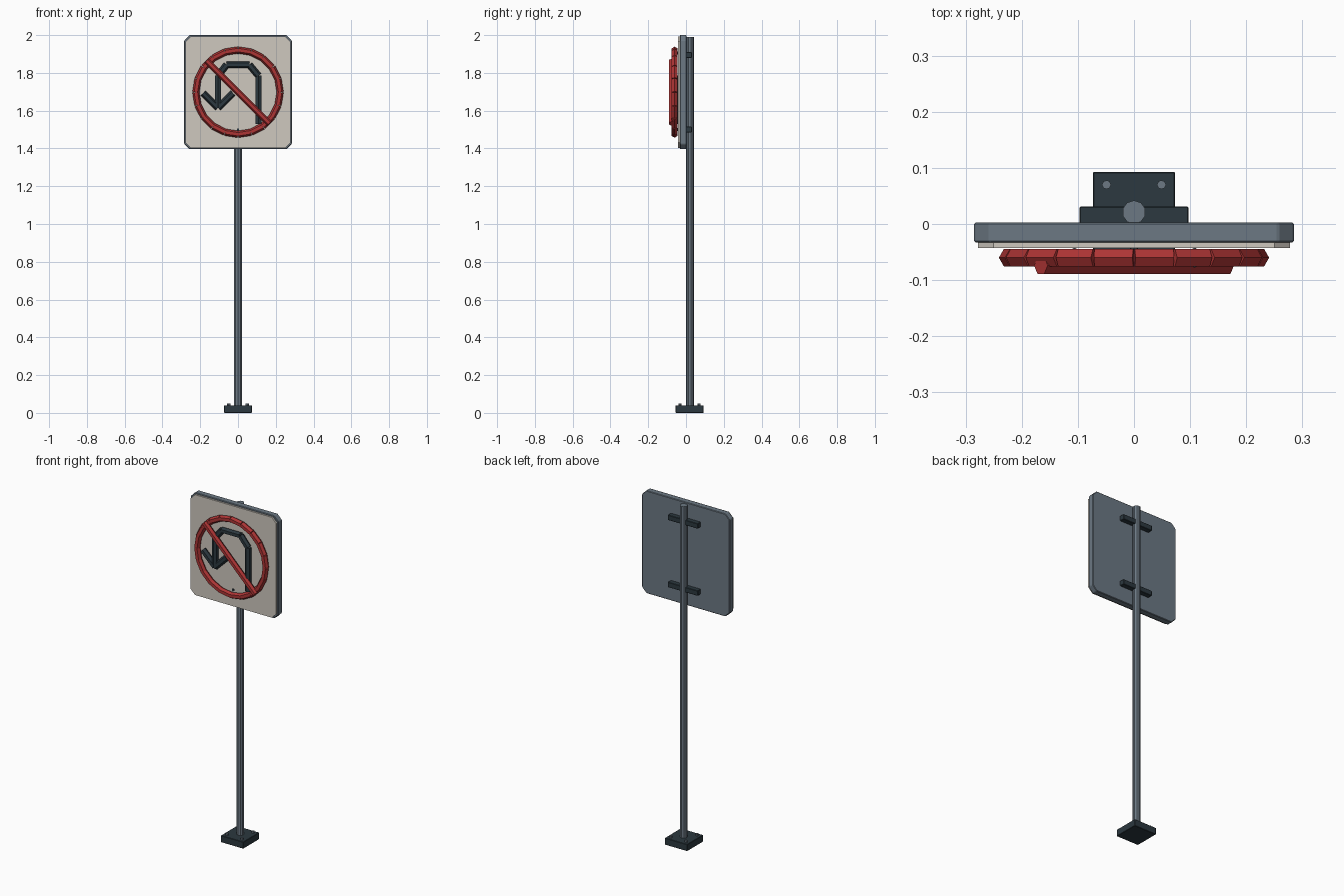
import bpy, bmesh, math
from mathutils import Vector, Matrix

old = bpy.data.objects.get("Cube")
if old:
    bpy.data.objects.remove(old, do_unlink=True)


def material(name, rgb):
    m = bpy.data.materials.new(name)
    m.use_nodes = True
    m.diffuse_color = (*rgb, 1)
    m.node_tree.nodes["Principled BSDF"].inputs["Base Color"].default_value = (*rgb, 1)
    return m


STEEL = material("steel grey", (0.15, 0.19, 0.23))
DARK = material("dark slate", (0.025, 0.04, 0.05))
CREAM = material("warm white", (0.62, 0.58, 0.52))
RED = material("sign red", (0.42, 0.035, 0.035))
SIGN_Z = 1.698


def finish(name, bm, mat, bevel=0):
    bmesh.ops.recalc_face_normals(bm, faces=bm.faces)
    mesh = bpy.data.meshes.new(name)
    bm.to_mesh(mesh)
    bm.free()
    ob = bpy.data.objects.new(name, mesh)
    bpy.context.collection.objects.link(ob)
    mesh.materials.append(mat)
    if bevel:
        mod = ob.modifiers.new("soft edge", "BEVEL")
        mod.width, mod.segments = bevel, 1
    return ob


def box(name, centre, size, mat, bevel=0.002):
    bm = bmesh.new()
    bmesh.ops.create_cube(bm, size=1, matrix=Matrix.Translation(centre) @ Matrix.Diagonal((*size, 1)))
    return finish(name, bm, mat, bevel)


def add_rod(bm, a, b, radius, sides, roll=0):
    a, b = Vector(a), Vector(b)
    d = b - a
    mat = Matrix.Translation((a + b) / 2) @ d.to_track_quat("Z", "Y").to_matrix().to_4x4()
    bmesh.ops.create_cone(bm, cap_ends=True, segments=sides, radius1=radius, radius2=radius,
                          depth=d.length, matrix=mat @ Matrix.Rotation(roll, 4, "Z"))


def rods(name, pairs, radius, sides, mat, roll=0):
    bm = bmesh.new()
    for a, b in pairs:
        add_rod(bm, a, b, radius, sides, roll)
    return finish(name, bm, mat)


def plate(name, half_w, half_h, cut, front, back, mat, bevel):
    # Rectangle with clipped corners, extruded front to back
    bm = bmesh.new()
    w, h = half_w, half_h
    corner = [(w, h - cut), (w - cut, h)]
    pts = corner + [(-x, z) for x, z in reversed(corner)]
    pts += [(-x, -z) for x, z in pts]
    face = bm.faces.new([bm.verts.new((x, front, SIGN_Z + z)) for x, z in pts])
    ext = bmesh.ops.extrude_face_region(bm, geom=[face])
    moved = [v for v in ext["geom"] if isinstance(v, bmesh.types.BMVert)]
    bmesh.ops.translate(bm, verts=moved, vec=(0, back - front, 0))
    return finish(name, bm, mat, bevel)


# Base, post and fixings
box("base_plate", (0, 0.019, 0.02), (0.146, 0.148, 0.04), DARK)
rods("base_bolts", [((x, 0.019 + y, 0.035), (x, 0.019 + y, 0.051))
                    for x in (-0.049, 0.049) for y in (-0.051, 0.051)], 0.008, 8, STEEL)
rods("post", [((0, 0.021, 0.03), (0, 0.021, 1.99))], 0.021, 10, STEEL)
for label, z in (("lower", 1.5), ("upper", 1.895)):
    box(label + "_bracket", (0, 0.015, z), (0.195, 0.032, 0.03), DARK)

# Sign board and its face
plate("sign_board", 0.285, 0.302, 0.028, -0.033, 0.003, STEEL, 0.003)
plate("sign_face", 0.278, 0.295, 0.028, -0.043, -0.03, CREAM, 0)
rods("face_bolts", [((0, -0.04, z), (0, -0.048, z)) for z in (1.5, 1.905)], 0.007, 8, DARK)

# Prohibition ring and slash
N, R = 20, 0.223
ring = [(R * math.sin(i * math.tau / N), -0.06, SIGN_Z + R * math.cos(i * math.tau / N)) for i in range(N)]
rods("red_ring", [(ring[i], ring[(i + 1) % N]) for i in range(N)], 0.018, 6, RED)
rods("red_slash", [((-0.166, -0.074, 1.864), (0.166, -0.074, 1.532))], 0.017, 6, RED)

# U-turn arrow
path = [(0.108, 1.53), (0.108, 1.785), (0.06, 1.843), (-0.06, 1.843), (-0.106, 1.785), (-0.106, 1.615)]
tips = [(-0.185, 1.693), (-0.026, 1.693)]
strokes = list(zip(path, path[1:])) + [(path[-1], t) for t in tips]
rods("turn_arrow", [((a[0], -0.06, a[1]), (b[0], -0.06, b[1])) for a, b in strokes], 0.018, 6, DARK)
